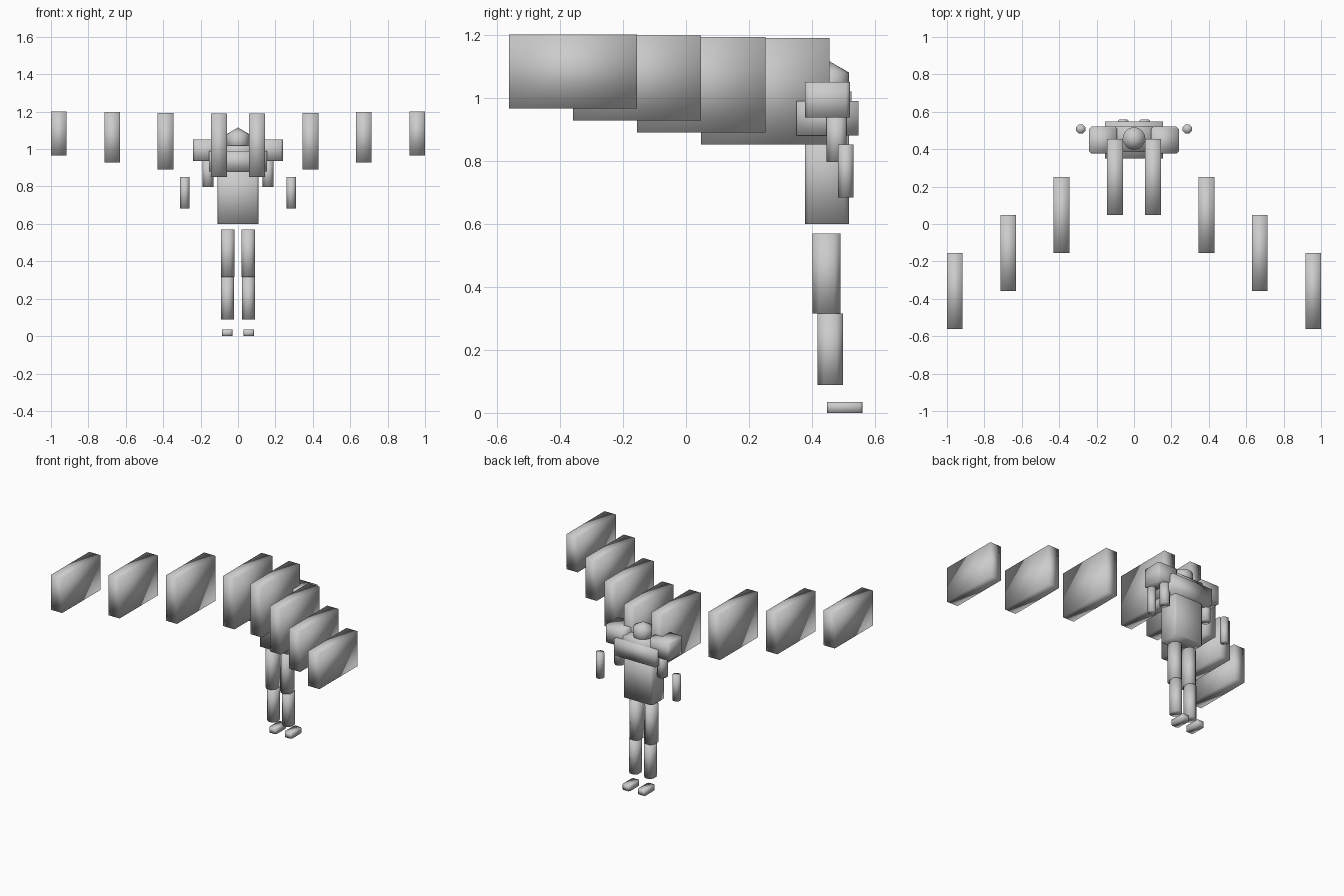
import bpy, bmesh

if "Cube" in bpy.data.objects:
    bpy.data.objects.remove(bpy.data.objects["Cube"])

grey = bpy.data.materials.new("light_grey")
grey.diffuse_color = (0.6, 0.6, 0.6, 1)
grey.use_nodes = True
grey.node_tree.nodes["Principled BSDF"].inputs["Base Color"].default_value = grey.diffuse_color


def finish(name, bm):
    bmesh.ops.recalc_face_normals(bm, faces=bm.faces)
    for f in bm.faces:
        f.smooth = True
    mesh = bpy.data.meshes.new(name)
    bm.to_mesh(mesh)
    bm.free()
    mesh.materials.append(grey)
    ob = bpy.data.objects.new(name, mesh)
    bpy.context.collection.objects.link(ob)
    return ob


def block(name, x, y, z, c=0.0):
    """Upright block between the given ranges, with vertical corners cut by c."""
    (x0, x1), (y0, y1), (z0, z1) = x, y, z
    if c:
        ring = [(x0 + c, y0), (x1 - c, y0), (x1, y0 + c), (x1, y1 - c),
                (x1 - c, y1), (x0 + c, y1), (x0, y1 - c), (x0, y0 + c)]
    else:
        ring = [(x0, y0), (x1, y0), (x1, y1), (x0, y1)]
    bm = bmesh.new()
    low = [bm.verts.new((px, py, z0)) for px, py in ring]
    top = [bm.verts.new((px, py, z1)) for px, py in ring]
    bm.faces.new(low[::-1])
    bm.faces.new(top)
    for i in range(len(ring)):
        j = (i + 1) % len(ring)
        bm.faces.new((low[i], low[j], top[j], top[i]))
    return finish(name, bm)


def pair(name, x, y, z, c=0.0):
    """The same block on the left and the right."""
    block(name + "_right", x, y, z, c)
    block(name + "_left", (-x[1], -x[0]), y, z, c)


# Body
block("torso", (-0.11, 0.11), (0.377, 0.517), (0.60, 0.93), 0.012)
block("chest_bar", (-0.155, 0.155), (0.35, 0.547), (0.88, 0.99))
block("collar", (-0.10, 0.10), (0.385, 0.525), (0.93, 1.02))

# Head: round sphere with few rings
bm = bmesh.new()
bmesh.ops.create_uvsphere(bm, u_segments=16, v_segments=3, radius=0.07)
bmesh.ops.translate(bm, verts=bm.verts, vec=(0, 0.457, 1.045))
finish("head", bm)

# Arms
pair("shoulder", (0.09, 0.24), (0.377, 0.52), (0.937, 1.05), 0.012)
pair("upper_arm", (0.13, 0.19), (0.446, 0.51), (0.797, 0.95), 0.018)
pair("forearm", (0.26, 0.31), (0.483, 0.532), (0.683, 0.852), 0.015)

# Legs
pair("thigh", (0.018, 0.092), (0.402, 0.491), (0.315, 0.57), 0.021)
pair("shin", (0.022, 0.09), (0.418, 0.498), (0.088, 0.315), 0.02)
pair("foot", (0.03, 0.085), (0.447, 0.56), (0.0, 0.035), 0.008)

# Four panels on each side, stepping outward and forward
for i in range(4):
    x = 0.102 + 0.2853 * i
    y = 0.455 - 0.2033 * i
    pair(f"wing_panel_{i + 1}", (x - 0.042, x + 0.042), (y - 0.407, y),
         (0.852 + 0.038 * i, 1.19 + 0.0035 * i))
